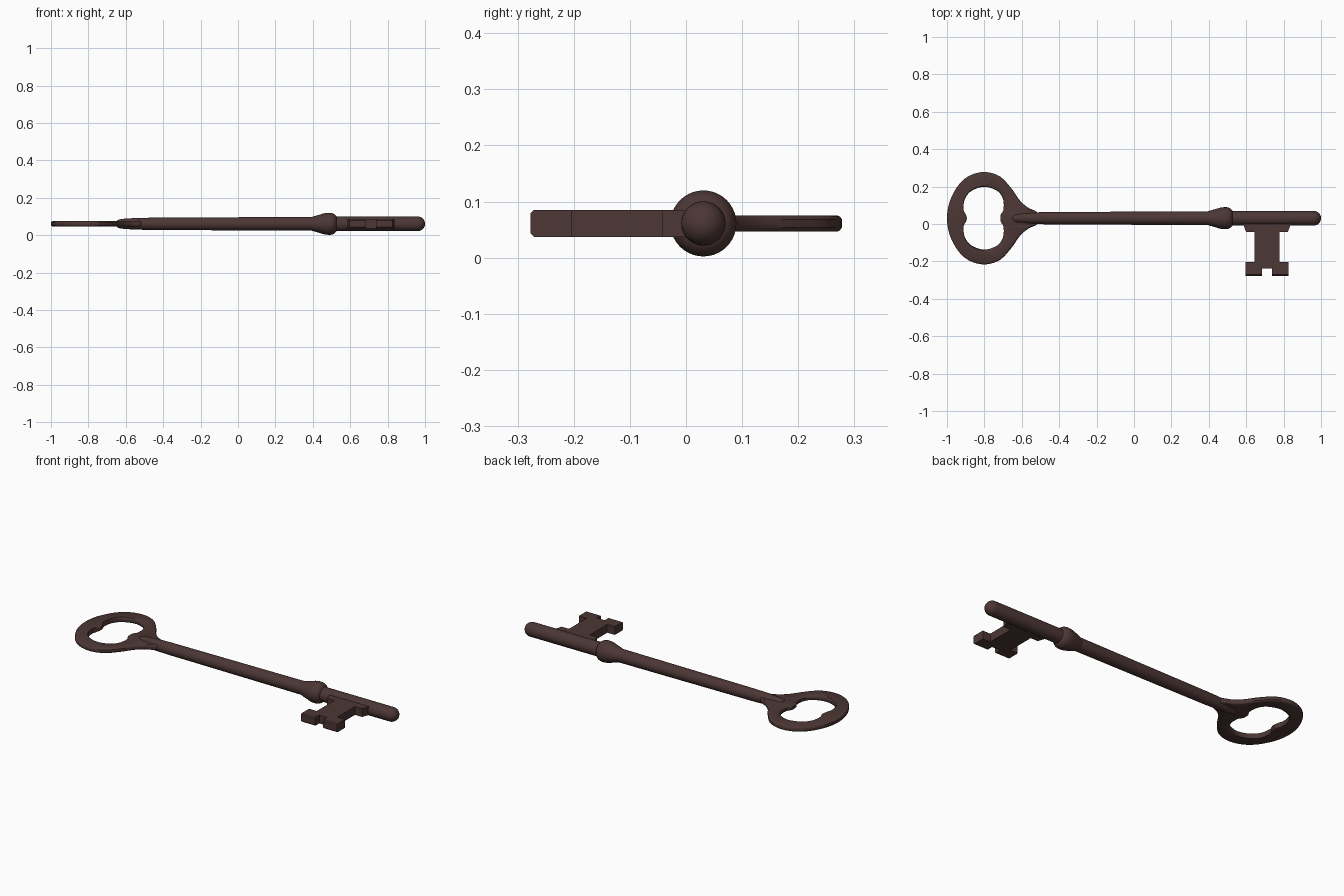
import bpy, bmesh, math
from mathutils import Vector

if "Cube" in bpy.data.objects:
    bpy.data.objects.remove(bpy.data.objects["Cube"])

AXIS_Y, AXIS_Z = 0.031, 0.061

iron = bpy.data.materials.new("dark brown iron")
iron.diffuse_color = (0.072, 0.038, 0.035, 1)
iron.use_nodes = True
iron.node_tree.nodes["Principled BSDF"].inputs["Base Color"].default_value = iron.diffuse_color


def finish(name, bm, angle):
    bmesh.ops.recalc_face_normals(bm, faces=bm.faces)
    me = bpy.data.meshes.new(name)
    bm.to_mesh(me)
    bm.free()
    me.materials.append(iron)
    ob = bpy.data.objects.new(name, me)
    bpy.context.collection.objects.link(ob)
    bpy.ops.object.select_all(action='DESELECT')
    ob.select_set(True)
    bpy.context.view_layer.objects.active = ob
    bpy.ops.object.shade_smooth_by_angle(angle=math.radians(angle))
    return ob


def lathe(name, profile, sides=40):
    """Turn (x, radius) points about the key axis."""
    bm = bmesh.new()
    rings = []
    for x, r in profile:
        rings.append([bm.verts.new((x, AXIS_Y + r * math.cos(2 * math.pi * i / sides),
                                    AXIS_Z + r * math.sin(2 * math.pi * i / sides)))
                      for i in range(sides)])
    for a, b in zip(rings, rings[1:]):
        for i in range(sides):
            j = (i + 1) % sides
            bm.faces.new((a[i], a[j], b[j], b[i]))
    bm.faces.new(rings[0])
    bm.faces.new(rings[-1])
    return finish(name, bm, 40)


def smooth_loop(half, steps=6):
    """Mirror a half outline in y and sample it as a closed smooth curve."""
    pts = [Vector(p) for p in half]
    pts += [Vector((p.x, -p.y)) for p in reversed(pts[1:-1])]
    n, out = len(pts), []
    for i in range(n):
        a, b, c, d = (pts[(i + k) % n] for k in (-1, 0, 1, 2))
        for s in range(steps):
            t = s / steps
            out.append(0.5 * (2 * b + (c - a) * t + (2 * a - 5 * b + 4 * c - d) * t * t
                              + (3 * b - a - 3 * c + d) * t ** 3))
    return out


# Bow: outer and inner outlines joined by a rounded flat section
outer = smooth_loop([(-1, 0), (-0.985, 0.09), (-0.94, 0.175), (-0.88, 0.227), (-0.8, 0.247),
                     (-0.72, 0.225), (-0.66, 0.165), (-0.61, 0.095), (-0.565, 0.056),
                     (-0.52, 0.034), (-0.51, 0)])
inner = smooth_loop([(-0.894, 0), (-0.899, 0.02), (-0.911, 0.045), (-0.905, 0.1), (-0.87, 0.145),
                     (-0.8, 0.168), (-0.73, 0.145), (-0.7, 0.1), (-0.698, 0.045),
                     (-0.712, 0.02), (-0.715, 0)])
section = [(0, 0.007), (0.004, 0.012), (0.01, 0.0145)]   # (inset, half height)
section = section + [(-i, h) for i, h in reversed(section)]
section = section + [(i, -h) for i, h in reversed(section)]
bm = bmesh.new()
rings = []
for o, i in zip(outer, inner):
    d = (i - o).normalized()
    ring = []
    for k, (inset, h) in enumerate(section):
        from_inner = 3 <= k <= 8
        p = (i if from_inner else o) + d * (-abs(inset) if from_inner else abs(inset))
        ring.append(bm.verts.new((p.x, AXIS_Y + p.y, AXIS_Z + h)))
    rings.append(ring)
for a, b in zip(rings, rings[1:] + rings[:1]):
    for k in range(len(section)):
        j = (k + 1) % len(section)
        bm.faces.new((a[k], a[j], b[j], b[k]))
finish("bow", bm, 35)

# Shaft with a rounded end lying over the bow neck
lathe("shaft", [(-0.652, 0.006), (-0.648, 0.016), (-0.638, 0.023), (-0.61, 0.027),
                (-0.55, 0.031), (-0.45, 0.033), (0.42, 0.037)])

# Collar
lathe("collar", [(0.385, 0.034), (0.405, 0.040), (0.43, 0.047), (0.46, 0.056), (0.48, 0.0588),
                 (0.495, 0.0588), (0.508, 0.056), (0.518, 0.05), (0.528, 0.038)])

# Tip with a domed end
dome = [(0.96 + 0.04 * math.sin(a * math.pi / 16), 0.039 * math.cos(a * math.pi / 16) + 0.0005)
        for a in range(9)]
lathe("tip", [(0.5, 0.0395)] + dome)

# Bit: mirrored outline extruded in z, lower edges chamfered
MID = 0.711
half = [(0.126, 0.015), (0.126, -0.003), (0.112, -0.043), (0.066, -0.043), (0.066, -0.203),
        (0.115, -0.203), (0.115, -0.277), (0.026, -0.277), (0.026, -0.237)]
outline = [(MID + x, y) for x, y in half] + [(MID - x, y) for x, y in reversed(half)]
bm = bmesh.new()
face = bm.faces.new([bm.verts.new((x, y, AXIS_Z - 0.024)) for x, y in outline])
up = bmesh.ops.extrude_face_region(bm, geom=[face])["geom"]
bmesh.ops.translate(bm, verts=[v for v in up if isinstance(v, bmesh.types.BMVert)],
                    vec=(0, 0, 0.048))
ends = [e for e in bm.edges if all(v.co.y < -0.27 for v in e.verts)
        and abs(e.verts[0].co.z - e.verts[1].co.z) < 1e-5]
bmesh.ops.bevel(bm, geom=ends, offset=0.006, segments=1, affect='EDGES')
finish("bit", bm, 25)
